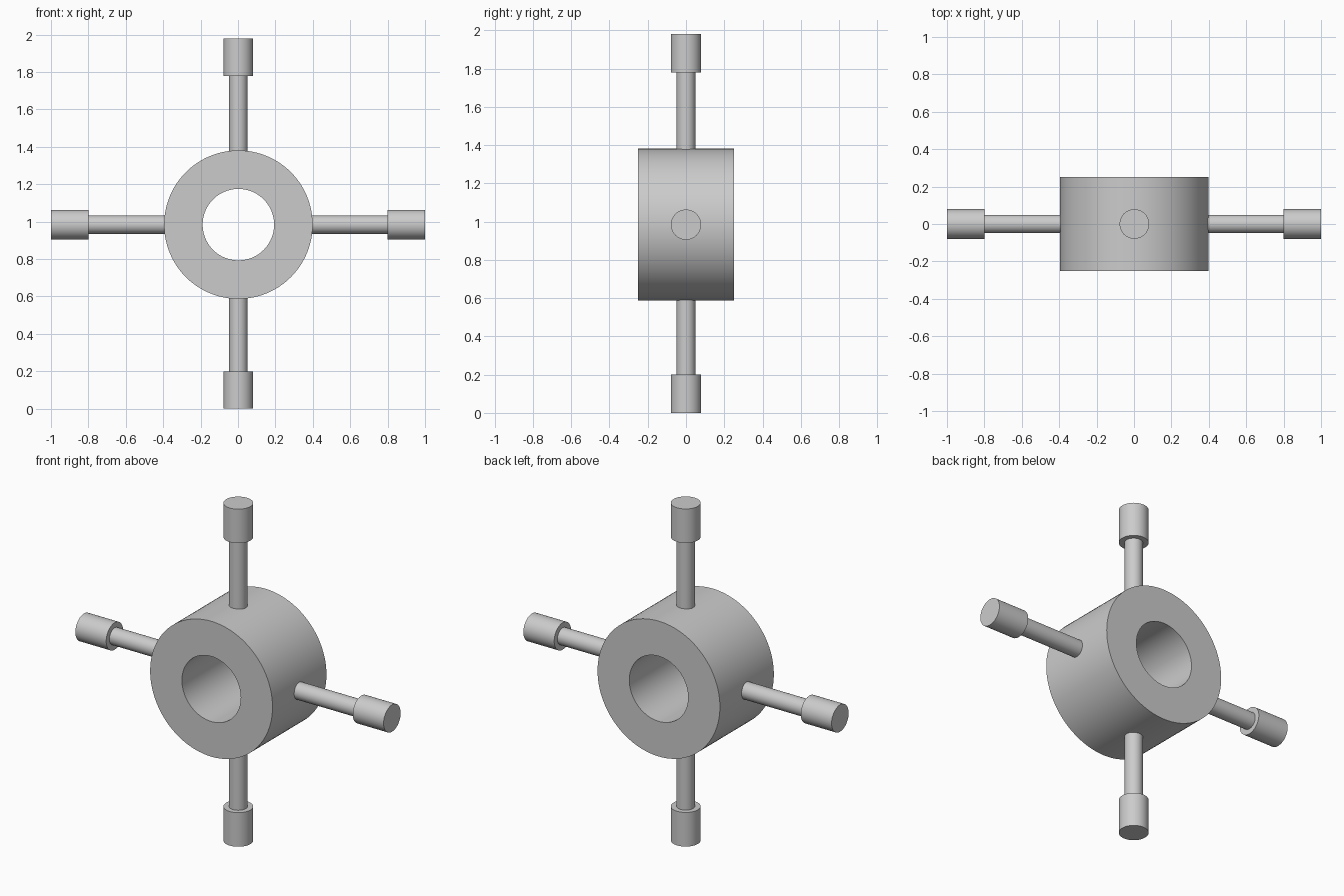
import bpy
from math import radians, pi
from mathutils import Vector

if "Cube" in bpy.data.objects:
    bpy.data.objects.remove(bpy.data.objects["Cube"])

CENTRE = Vector((0.002, 0, 0.984))
SEGMENTS = 64


def smooth(obj):
    bpy.ops.object.select_all(action='DESELECT')
    obj.select_set(True)
    bpy.context.view_layer.objects.active = obj
    bpy.ops.object.shade_smooth_by_angle(angle=radians(30))


def rod(name, radius, start, end):
    """Closed cylinder between two points."""
    axis = end - start
    bpy.ops.mesh.primitive_cylinder_add(
        vertices=SEGMENTS, radius=radius, depth=axis.length,
        location=(start + end) / 2,
        rotation=axis.to_track_quat('Z', 'Y').to_euler())
    obj = bpy.context.object
    obj.name = name
    smooth(obj)


# Hub: thick ring with an open bore along y, made by spinning its section
def ring(name, outer, inner, half_depth, n=96):
    from math import cos, sin
    section = [(outer, -half_depth), (outer, half_depth),
               (inner, half_depth), (inner, -half_depth)]
    verts = [(r * cos(2 * pi * i / n), y, r * sin(2 * pi * i / n))
             for i in range(n) for r, y in section]
    faces = [(4 * i + k, 4 * i + (k + 1) % 4,
              4 * ((i + 1) % n) + (k + 1) % 4, 4 * ((i + 1) % n) + k)
             for i in range(n) for k in range(4)]
    mesh = bpy.data.meshes.new(name)
    mesh.from_pydata(verts, [], faces)
    obj = bpy.data.objects.new(name, mesh)
    bpy.context.collection.objects.link(obj)
    obj.location = CENTRE
    smooth(obj)


ring("hub", 0.397, 0.191, 0.25)

# Four spokes, each ending in a thicker grip: direction and outermost point
arms = {
    "right": ((1, 0, 0), (1, 0, CENTRE.z)),
    "left": ((-1, 0, 0), (-1, 0, CENTRE.z)),
    "top": ((0, 0, 1), (CENTRE.x, 0, 1.98)),
    "bottom": ((0, 0, -1), (CENTRE.x, 0, 0)),
}
for side, (direction, tip) in arms.items():
    d, tip = Vector(direction), Vector(tip)
    rod(side + "_spoke", 0.049, CENTRE + d * 0.385, tip - d * 0.19)
    rod(side + "_grip", 0.079, tip - d * 0.2, tip)
